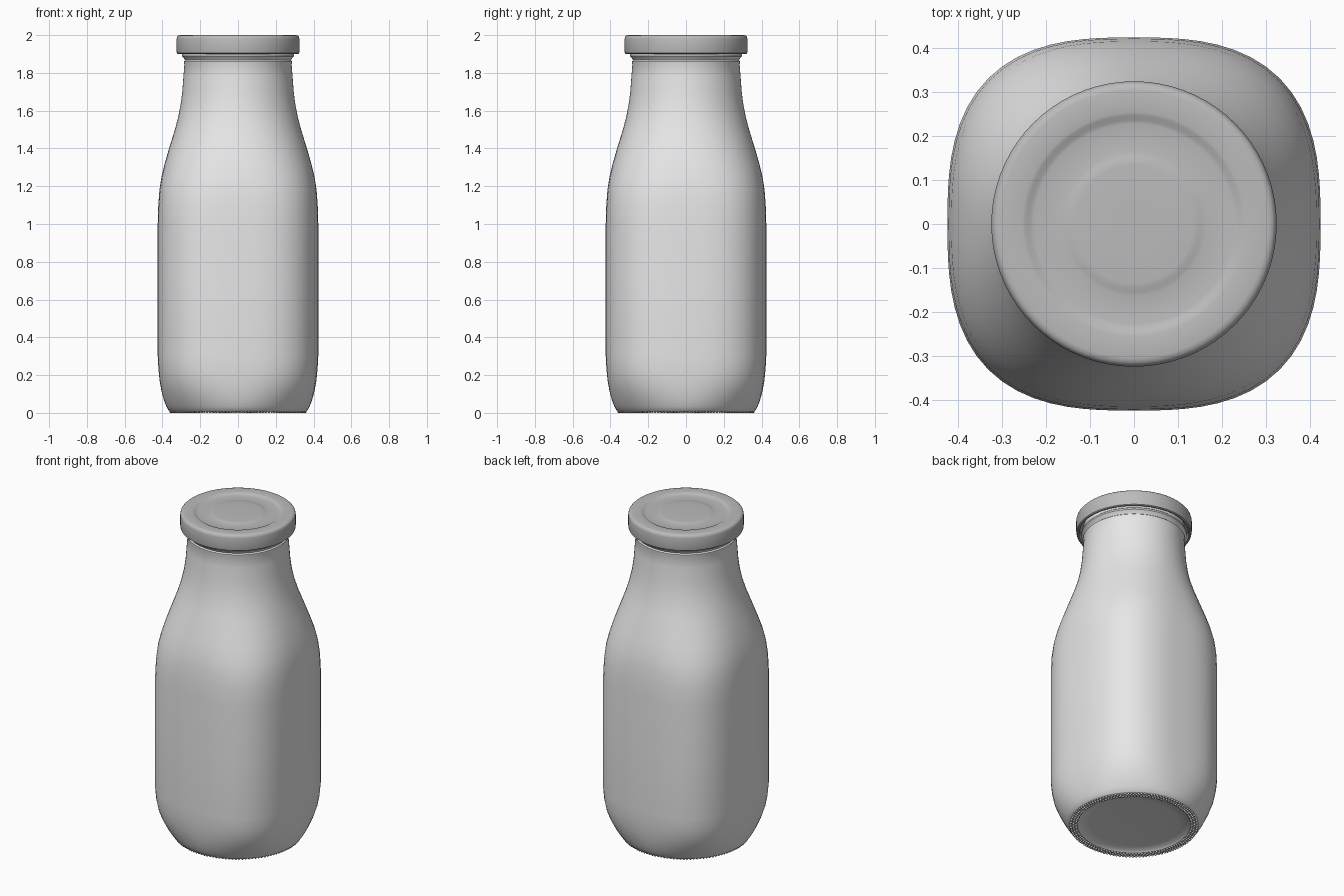
import bpy, bmesh, math
from mathutils import Matrix

if "Cube" in bpy.data.objects:
    bpy.data.objects.remove(bpy.data.objects["Cube"])

SEGS = 72


def material(name, grey):
    m = bpy.data.materials.new(name)
    m.diffuse_color = (grey, grey, grey, 1)
    m.use_nodes = True
    m.node_tree.nodes["Principled BSDF"].inputs["Base Color"].default_value = m.diffuse_color
    return m


glass = material("pale grey", 0.8)
metal = material("mid grey", 0.5)


def finish(bm, name, mat, angle):
    bmesh.ops.recalc_face_normals(bm, faces=bm.faces)
    mesh = bpy.data.meshes.new(name)
    bm.to_mesh(mesh)
    bm.free()
    mesh.materials.append(mat)
    ob = bpy.data.objects.new(name, mesh)
    bpy.context.collection.objects.link(ob)
    bpy.ops.object.select_all(action="DESELECT")
    ob.select_set(True)
    bpy.context.view_layer.objects.active = ob
    bpy.ops.object.shade_smooth_by_angle(angle=math.radians(angle))
    return ob


def ring(bm, r, z, n):
    """Superellipse ring: n = 2 is round, larger is squarer."""
    verts = []
    for i in range(SEGS):
        a = 2 * math.pi * i / SEGS
        c, s = math.cos(a), math.sin(a)
        k = r / (abs(c) ** n + abs(s) ** n) ** (1 / n)
        verts.append(bm.verts.new((k * c, k * s, z)))
    return verts


def loft(name, profile, mat, angle=40):
    """Join rings of (half width, height, squareness), capping both ends."""
    bm = bmesh.new()
    rings = [ring(bm, *p) for p in profile]
    for a, b in zip(rings, rings[1:]):
        for i in range(SEGS):
            j = (i + 1) % SEGS
            bm.faces.new((a[i], a[j], b[j], b[i]))
    bm.faces.new(rings[0])
    bm.faces.new(rings[-1])
    return finish(bm, name, mat, angle)


# Bottle: round foot, rounded-square body, round neck with a lip
loft("bottle", [
    (0.10, 0.022, 2), (0.25, 0.020, 2), (0.308, 0.016, 2), (0.318, 0.007, 2),
    (0.360, 0.007, 2), (0.367, 0.012, 2), (0.380, 0.035, 2.06),
    (0.393, 0.07, 2.2), (0.405, 0.115, 2.4), (0.415, 0.17, 2.62),
    (0.421, 0.23, 2.75), (0.425, 0.30, 2.8), (0.425, 0.65, 2.8),
    (0.425, 1.00, 2.8), (0.422, 1.10, 2.76), (0.416, 1.18, 2.66),
    (0.405, 1.25, 2.52), (0.388, 1.32, 2.38), (0.365, 1.40, 2.25),
    (0.337, 1.49, 2.13), (0.318, 1.56, 2.06), (0.304, 1.63, 2.02),
    (0.295, 1.70, 2), (0.289, 1.78, 2), (0.284, 1.845, 2),
    (0.287, 1.853, 2), (0.287, 1.861, 2), (0.280, 1.867, 2),
    (0.287, 1.878, 2), (0.296, 1.887, 2), (0.296, 1.896, 2),
    (0.285, 1.905, 2), (0.285, 1.96, 2)], glass)

# Lid: curled lower edge, rounded rim, shallow pressed rings on top
loft("lid", [
    (0.280, 1.935, 2), (0.304, 1.93, 2), (0.305, 1.908, 2),
    (0.309, 1.901, 2), (0.317, 1.900, 2), (0.323, 1.904, 2),
    (0.325, 1.912, 2), (0.325, 1.980, 2), (0.322, 1.991, 2),
    (0.315, 1.998, 2), (0.305, 2.000, 2), (0.255, 2.000, 2),
    (0.247, 1.998, 2), (0.237, 1.992, 2), (0.228, 1.990, 2),
    (0.165, 1.990, 2), (0.155, 1.992, 2), (0.145, 1.995, 2),
    (0.135, 1.996, 2), (0.05, 1.996, 2)], metal)

# Foot grip: rows of tiny beads under the base
bm = bmesh.new()
COUNT = 120
for row, radius in enumerate((0.326, 0.341, 0.356)):
    for i in range(COUNT):
        a = 2 * math.pi * (i + 0.5 * (row % 2)) / COUNT
        spot = Matrix.Translation((radius * math.cos(a), radius * math.sin(a), 0.007))
        bmesh.ops.create_uvsphere(bm, u_segments=8, v_segments=6, radius=0.007, matrix=spot)
finish(bm, "foot_beads", glass, 60)
